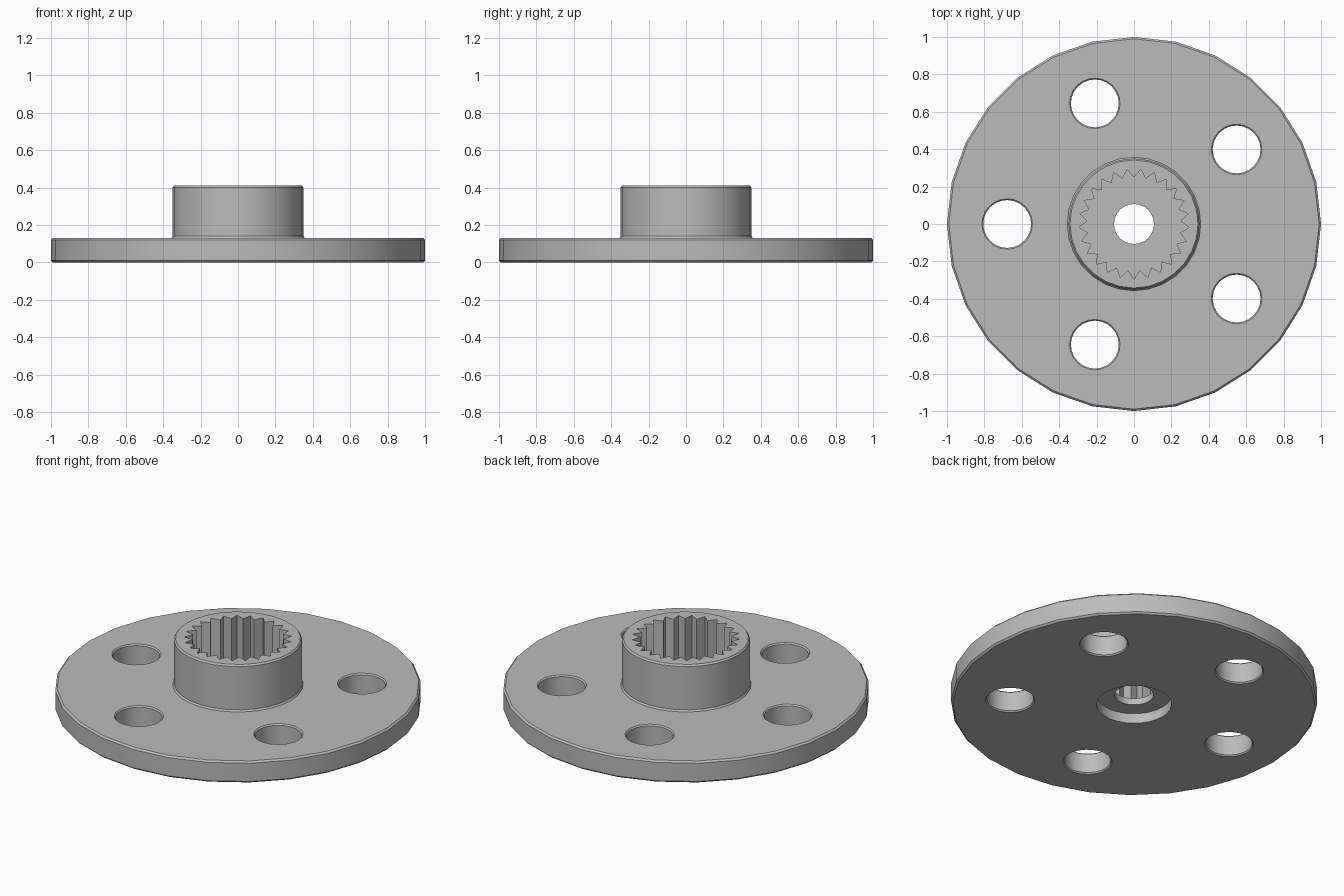
import bpy
import bmesh
from math import cos, sin, pi, radians

cube = bpy.data.objects.get("Cube")
if cube:
    bpy.data.objects.remove(cube, do_unlink=True)

SPOKES = 5        # bolt holes
TEETH = 25        # internal spline teeth
THICK = 0.13      # flange thickness
TOP = 0.41        # hub top
SOFT = 0.01       # edge rounding

metal = bpy.data.materials.new("grey_metal")
metal.use_nodes = True
grey = (0.5, 0.5, 0.5, 1.0)
metal.diffuse_color = grey
metal.node_tree.nodes["Principled BSDF"].inputs["Base Color"].default_value = grey


def circle(radius, sides):
    return [(radius * cos(2 * pi * i / sides), radius * sin(2 * pi * i / sides))
            for i in range(sides)]


def stack(name, layers, centre=(0, 0)):
    """Solid made by joining outlines of equal point count, each at a height."""
    bm = bmesh.new()
    rings = [[bm.verts.new((x + centre[0], y + centre[1], z)) for x, y in outline]
             for outline, z in layers]
    n = len(rings[0])
    for low, high in zip(rings, rings[1:]):
        for i in range(n):
            j = (i + 1) % n
            bm.faces.new((low[i], low[j], high[j], high[i]))
    bm.faces.new(rings[0][::-1])
    bm.faces.new(rings[-1])
    bmesh.ops.recalc_face_normals(bm, faces=bm.faces)
    mesh = bpy.data.meshes.new(name)
    bm.to_mesh(mesh)
    bm.free()
    mesh.materials.append(metal)
    obj = bpy.data.objects.new(name, mesh)
    bpy.context.collection.objects.link(obj)
    return obj


def round_stack(name, profile, sides, centre=(0, 0)):
    return stack(name, [(circle(r, sides), z) for r, z in profile], centre)


# Flange and hub, turned as one solid with softened edges
body = round_stack("splined_flange", [
    (1 - SOFT, 0), (1, SOFT), (1, THICK - SOFT), (1 - SOFT, THICK),
    (0.357, THICK), (0.35, THICK + SOFT),
    (0.35, TOP - SOFT), (0.342, TOP)], 28)

cutters = []

# Bolt holes with lightly flared rims
for k in range(SPOKES):
    a = pi + 2 * pi * k / SPOKES
    cutters.append(round_stack("bolt_hole_cutter", [
        (0.14, -0.005), (0.128, 0.007), (0.128, THICK - 0.007),
        (0.14, THICK + 0.005)], 24, (0.678 * cos(a), 0.678 * sin(a))))

# Toothed bore, with one groove pointing to the front
spline = []
for i in range(2 * TEETH):
    r = 0.295 if i % 2 == 0 else 0.25
    a = radians(-90) + pi * i / TEETH
    spline.append((r * cos(a), r * sin(a)))
cutters.append(stack("spline_cutter", [(spline, 0.1), (spline, TOP + 0.1)]))

# Screw hole and the recess for the screw head underneath
cutters.append(round_stack("screw_hole_cutter", [(0.107, -0.1), (0.107, 0.2)], 24))
cutters.append(round_stack("screw_recess_cutter", [(0.205, -0.1), (0.205, 0.06)], 28))

for cutter in cutters:
    cutter.hide_render = True
    mod = body.modifiers.new(cutter.name, "BOOLEAN")
    mod.operation = "DIFFERENCE"
    mod.solver = "EXACT"
    mod.object = cutter

# Bake the cuts, then drop the cutters
bpy.context.view_layer.update()
graph = bpy.context.evaluated_depsgraph_get()
body_mesh = bpy.data.meshes.new_from_object(body.evaluated_get(graph))
body.modifiers.clear()
body.data = body_mesh
for cutter in cutters:
    bpy.data.objects.remove(cutter, do_unlink=True)

bpy.ops.object.select_all(action="DESELECT")
body.select_set(True)
bpy.context.view_layer.objects.active = body
bpy.ops.object.shade_smooth_by_angle(angle=radians(30))
